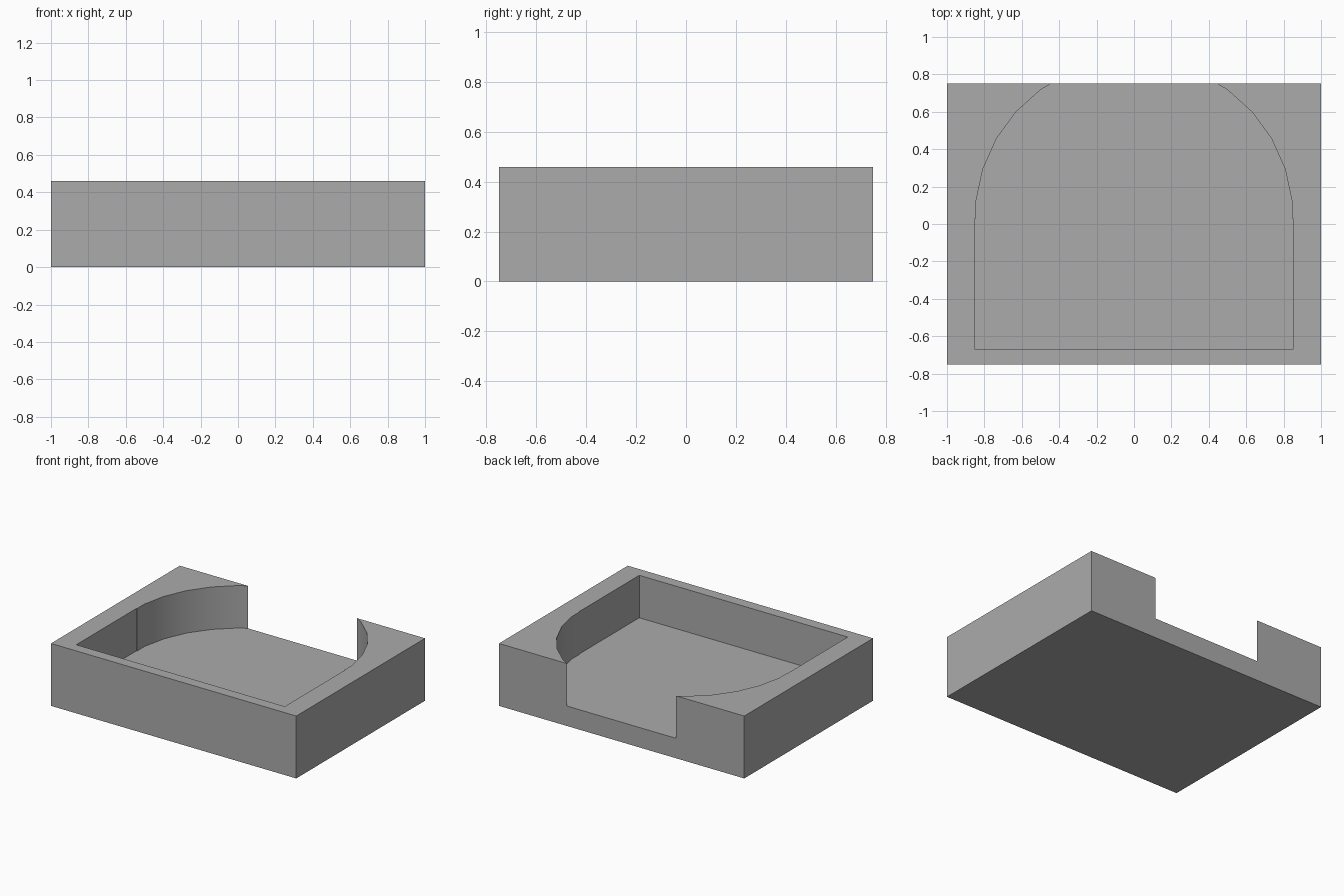
import bpy
import bmesh
from math import radians, sin, cos

old = bpy.data.objects.get("Cube")
if old:
    bpy.data.objects.remove(old, do_unlink=True)

HEIGHT, FLOOR = 0.46, 0.147
HALF_X, HALF_Y = 1.0, 0.75
RADIUS, ARC_Y, POCKET_FRONT = 0.85, 0.03, -0.67

grey = bpy.data.materials.new("plain grey")
grey.use_nodes = True
colour = (0.41, 0.41, 0.41, 1)
grey.diffuse_color = colour
grey.node_tree.nodes["Principled BSDF"].inputs["Base Color"].default_value = colour


def prism(name, outline, bottom, top):
    """Extrude a counter-clockwise outline between two heights."""
    bm = bmesh.new()
    face = bm.faces.new([bm.verts.new((x, y, bottom)) for x, y in outline])
    result = bmesh.ops.extrude_face_region(bm, geom=[face])
    verts = [v for v in result["geom"] if isinstance(v, bmesh.types.BMVert)]
    bmesh.ops.translate(bm, verts=verts, vec=(0, 0, top - bottom))
    bmesh.ops.recalc_face_normals(bm, faces=bm.faces)
    mesh = bpy.data.meshes.new(name)
    bm.to_mesh(mesh)
    bm.free()
    mesh.materials.append(grey)
    obj = bpy.data.objects.new(name, mesh)
    bpy.context.collection.objects.link(obj)
    return obj


# Rectangular block
block = prism("tray_block", [(-HALF_X, -HALF_Y), (HALF_X, -HALF_Y),
                             (HALF_X, HALF_Y), (-HALF_X, HALF_Y)], 0, HEIGHT)

# Pocket: straight front part, faceted arc that runs out through the back
step = 12
arc = [(RADIUS * cos(radians(a)), ARC_Y + RADIUS * sin(radians(a)))
       for a in range(6, 180, step)]
side = arc[0][0]
outline = [(-RADIUS, POCKET_FRONT), (RADIUS, POCKET_FRONT), (RADIUS, ARC_Y),
           (side, ARC_Y)] + arc + [(-side, ARC_Y), (-RADIUS, ARC_Y)]
cutter = prism("pocket_cutter", outline, FLOOR, HEIGHT + 0.2)
cutter.hide_render = True

# Cut the pocket and discard the cutter
cut = block.modifiers.new("pocket", 'BOOLEAN')
cut.operation = 'DIFFERENCE'
cut.solver = 'EXACT'
cut.object = cutter
bpy.context.view_layer.objects.active = block
block.select_set(True)
cutter.select_set(False)
bpy.ops.object.modifier_apply(modifier=cut.name)
bpy.data.objects.remove(cutter, do_unlink=True)

# Smooth the curved wall and keep the corners sharp
bpy.ops.object.shade_smooth_by_angle(angle=radians(30))
